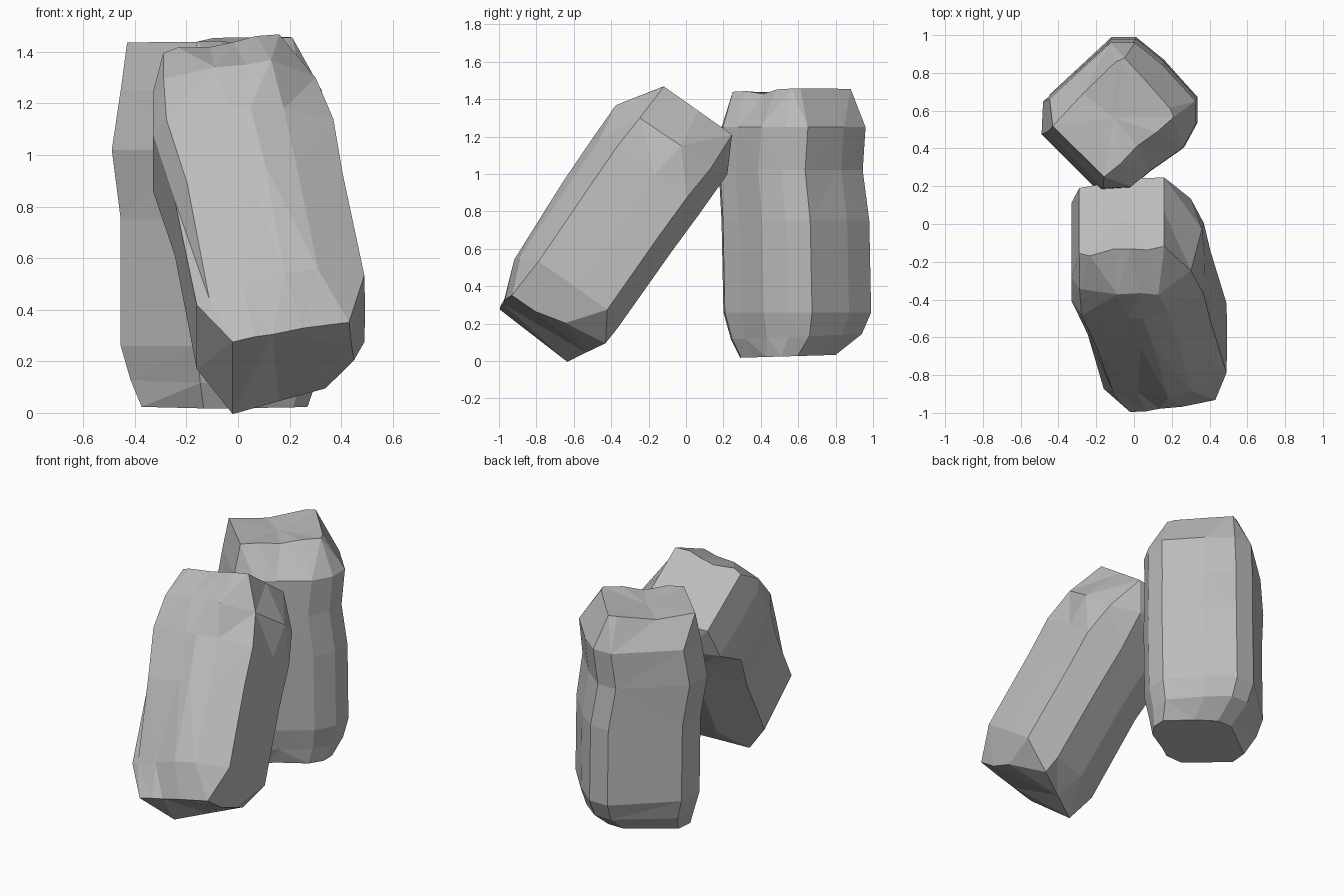
import bpy
import bmesh
from mathutils import Vector

default_cube = bpy.data.objects.get("Cube")
if default_cube:
    bpy.data.objects.remove(default_cube, do_unlink=True)

# Single stone colour
stone = bpy.data.materials.new("stone_grey")
stone.use_nodes = True
stone_colour = (0.5, 0.5, 0.5, 1)
stone.diffuse_color = stone_colour
stone.node_tree.nodes["Principled BSDF"].inputs["Base Color"].default_value = stone_colour


def make_rock(name, rings, side, depth, axis):
    """Loft a faceted rock from outlines placed along its axis.
    Ring: outline, distance along axis, centre and half size sideways,
    centre and half size in depth, sideways lean, depth tilt.
    An outline point may carry a third value that lifts it along the axis."""
    side, depth, axis = Vector(side), Vector(depth), Vector(axis)
    bm = bmesh.new()
    loops = []
    for outline, along, centre_u, half_u, centre_v, half_v, lean, tilt in rings:
        loop = []
        for u, v, *lift in outline:
            offset_u, offset_v = u * half_u, v * half_v
            height = along + lean * offset_u + tilt * offset_v + sum(lift)
            point = side * (centre_u + offset_u) + depth * (centre_v + offset_v) + axis * height
            loop.append(bm.verts.new(point))
        loops.append(loop)

    # Side facets between neighbouring rings
    count = len(loops[0])
    for lower, upper in zip(loops, loops[1:]):
        for i in range(count):
            j = (i + 1) % count
            bm.faces.new((lower[i], lower[j], upper[j], upper[i]))

    # Base, and a top that dips slightly in the middle
    bm.faces.new(loops[0][::-1])
    top = bm.faces.new(loops[-1])
    hollow = bmesh.ops.poke(bm, faces=[top])["verts"]
    bmesh.ops.translate(bm, verts=hollow, vec=axis * -0.02)
    bmesh.ops.triangulate(bm, faces=bm.faces[:])
    bmesh.ops.recalc_face_normals(bm, faces=bm.faces[:])

    mesh = bpy.data.meshes.new(name)
    bm.to_mesh(mesh)
    bm.free()
    mesh.materials.append(stone)
    rock = bpy.data.objects.new(name, mesh)
    bpy.context.collection.objects.link(rock)
    return rock


# Upright rock at the back: a rounded body and a squared, grooved top
upright = [
    (-.95, -.22), (-.22, -1), (.15, -.98), (.39, -.77), (.83, -.45), (1, -.13),
    (1, .2), (.56, .7), (.2, 1), (-.12, 1), (-.93, .23),
]
grooved = [
    (-1, -.15), (-.15, -1), (.12, -.78), (.4, -.48, -.02), (.72, -.25), (1, 0),
    (.94, .15), (.55, .6), (.19, 1), (.04, .93), (-.5, .4, -.03),
]
upright_rings = [
    (upright, .025, -.06, .33, .545, .255, 0, .03),
    (upright, .13, -.065, .37, .59, .35, 0, .04),
    (upright, .26, -.07, .405, .595, .395, 0, 0),
    (upright, .75, -.07, .405, .585, .395, 0, 0),
    (upright, 1.02, -.1, .41, .56, .385, 0, 0),
    (upright, 1.25, -.075, .4, .575, .385, 0, 0),
    (grooved, 1.447, -.11, .32, .565, .315, .03, .02),
]
make_rock("upright_rock", upright_rings, side=(1, 0, 0), depth=(0, 1, 0), axis=(0, 0, 1))

# Leaning rock at the front: a cut base, a chipped foot, a rounded body,
# a shoulder and a squared top
base = [
    (.96, .94), (1, .4), (1.04, -.2, .04), (.57, -1.05, .1), (-.2, -.85, .04), (-.96, -.66, -.02),
    (-.96, .97), (-.6, 1), (-.3, .98), (.2, 1), (.6, .97),
]
body = [
    (1, .62), (1.01, -.1), (1, -.7), (.42, -1), (-.3, -.9), (-1, -.47),
    (-1, .6), (-.85, .88), (-.14, .97), (.08, 1), (.45, .9),
]
foot = body[:5] + [(-1, -.47, -.04), (-1, .63), (-.85, .7), (-.45, .77), (.05, .95), (.45, .9)]
shoulder = [
    (.83, .59), (1, -.17), (.83, -.74), (.35, -1, .04), (-.4, -.97, .04), (-1, -.8),
    (-1, .57), (-.88, .81), (-.3, .95), (.05, .95), (.33, 1),
]
squared = [
    (1, .95), (1, 0), (1, -.95), (.4, -1), (-.4, -.95), (-1, -.9),
    (-1, .9), (-.75, 1), (-.2, .88), (.2, .92), (.6, 1),
]
leaning_rings = [
    (base, -.3, .205, .235, .7, .28, .22, 0),
    (foot, -.09, .165, .325, .74, .34, .22, 0),
    (body, .4, .08, .325, .745, .345, .2, 0),
    (body, .68, .02, .35, .745, .35, .1, 0),
    (shoulder, .89, .015, .345, .745, .35, .1, 0),
    (squared, 1.09, -.065, .225, .72, .235, .18, 0),
]
make_rock("leaning_rock", leaning_rings,
          side=(1, 0, 0), depth=(0, -.817, .577), axis=(0, .577, .817))
